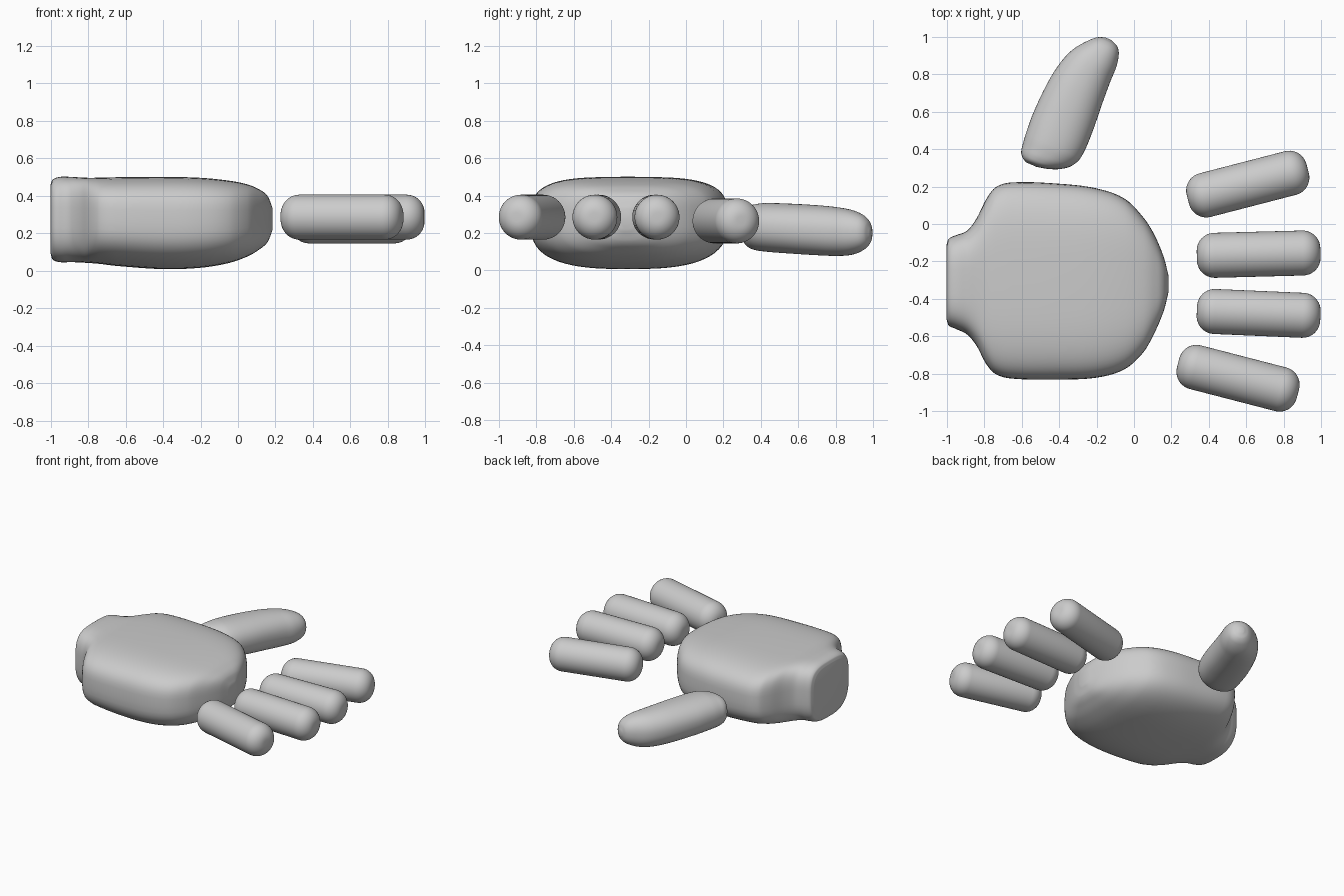
import bpy, bmesh
from math import sin, cos, pi, radians

if "Cube" in bpy.data.objects:
    bpy.data.objects.remove(bpy.data.objects["Cube"])

SEG = 64


def spline(rows, steps=5):
    """Catmull-Rom (non-uniform tangents) through the section table."""
    def slope(i, k):
        a, b = rows[max(i - 1, 0)], rows[min(i + 1, len(rows) - 1)]
        return (b[k] - a[k]) / (b[0] - a[0])
    out = []
    for i in range(len(rows) - 1):
        p, q = rows[i], rows[i + 1]
        h = q[0] - p[0]
        for j in range(steps):
            t = j / steps
            row = [p[0] + h * t]
            for k in range(1, len(p)):
                row.append((2*t**3 - 3*t*t + 1) * p[k] + (t**3 - 2*t*t + t) * h * slope(i, k)
                           + (3*t*t - 2*t**3) * q[k] + (t**3 - t*t) * h * slope(i + 1, k))
            out.append(row)
    out.append(list(rows[-1]))
    return out


def loft(name, rows, origin=(0, 0, 0), angle=0, n_top=2.0, n_low=2.0):
    """Rows are (along, side_min, side_max, z_min, z_max) superellipse sections."""
    ca, sa = cos(radians(angle)), sin(radians(angle))
    bm = bmesh.new()
    rings = []
    for s, t0, t1, z0, z1 in rows:
        ring = []
        for i in range(SEG):
            a = 2 * pi * i / SEG
            c, d = cos(a), sin(a)
            e = 2 / (n_top if d >= 0 else n_low)
            t = (t0 + t1) / 2 + (t1 - t0) / 2 * abs(c)**e * (1 if c > 0 else -1)
            z = (z0 + z1) / 2 + (z1 - z0) / 2 * abs(d)**e * (1 if d > 0 else -1)
            ring.append(bm.verts.new((origin[0] + s * ca - t * sa,
                                      origin[1] + s * sa + t * ca, origin[2] + z)))
        rings.append(ring)
    for a, b in zip(rings, rings[1:]):
        for i in range(SEG):
            j = (i + 1) % SEG
            bm.faces.new((a[i], a[j], b[j], b[i]))
    bm.faces.new(rings[0])
    bm.faces.new(rings[-1])
    bmesh.ops.recalc_face_normals(bm, faces=bm.faces)
    for f in bm.faces:
        f.smooth = True
    me = bpy.data.meshes.new(name)
    bm.to_mesh(me)
    bm.free()
    ob = bpy.data.objects.new(name, me)
    bpy.context.collection.objects.link(ob)
    return ob


# Palm with wrist stub, lofted along x
palm = [
    (-1.0, -0.51, -0.11, 0.09, 0.46), (-0.99, -0.54, -0.08, 0.06, 0.485),
    (-0.95, -0.56, -0.06, 0.045, 0.5), (-0.89, -0.59, -0.035, 0.045, 0.5),
    (-0.84, -0.65, 0.03, 0.043, 0.497), (-0.79, -0.745, 0.13, 0.04, 0.495),
    (-0.74, -0.80, 0.195, 0.036, 0.496), (-0.65, -0.825, 0.222, 0.025, 0.498),
    (-0.4, -0.83, 0.215, 0.008, 0.5), (-0.2, -0.82, 0.19, 0.015, 0.495),
    (-0.05, -0.775, 0.135, 0.04, 0.48), (0.05, -0.685, 0.035, 0.075, 0.46),
    (0.11, -0.58, -0.06, 0.11, 0.435), (0.16, -0.46, -0.18, 0.155, 0.395),
    (0.185, -0.36, -0.28, 0.22, 0.33),
]
loft("palm", spline(palm), n_top=3.6, n_low=2.8)

# Fingers: straight rods with rounded ends
def finger(name, x, y, z, angle, half=0.33, r=0.12, fillet=0.095):
    arc = [(half - fillet * (1 - cos(a)), r - fillet * (1 - sin(a)))
           for a in [pi / 2 * i / 10 for i in range(11)]]
    prof = [(-s, w) for s, w in arc] + arc[::-1]
    loft(name, [(s, -w, w, -w, w) for s, w in prof], (x, y, z), angle)


for name, x, y, z, ang in [
    ("index_finger", 0.607, 0.213, 0.265, 14.5), ("middle_finger", 0.665, -0.161, 0.285, 1.5),
    ("ring_finger", 0.665, -0.477, 0.285, -2.5), ("little_finger", 0.555, -0.823, 0.285, -14.5),
]:
    finger(name, x, y, z, ang)

# Thumb: tapered, slightly curved loft along its own slanted axis
thumb = [
    (0.071, 0.60, 0.66, 0.20, 0.28), (0.085, 0.54, 0.685, 0.16, 0.32),
    (0.11, 0.48, 0.705, 0.13, 0.34), (0.15, 0.43, 0.714, 0.112, 0.352),
    (0.21, 0.402, 0.722, 0.102, 0.36), (0.34, 0.399, 0.73, 0.092, 0.358),
    (0.53, 0.413, 0.722, 0.081, 0.348), (0.65, 0.42, 0.70, 0.078, 0.336),
    (0.73, 0.422, 0.668, 0.085, 0.322), (0.80, 0.438, 0.615, 0.11, 0.295),
    (0.835, 0.465, 0.577, 0.14, 0.262), (0.851, 0.505, 0.54, 0.18, 0.22),
]
loft("thumb", spline(thumb), angle=66.4, n_top=2.2, n_low=2.2)
